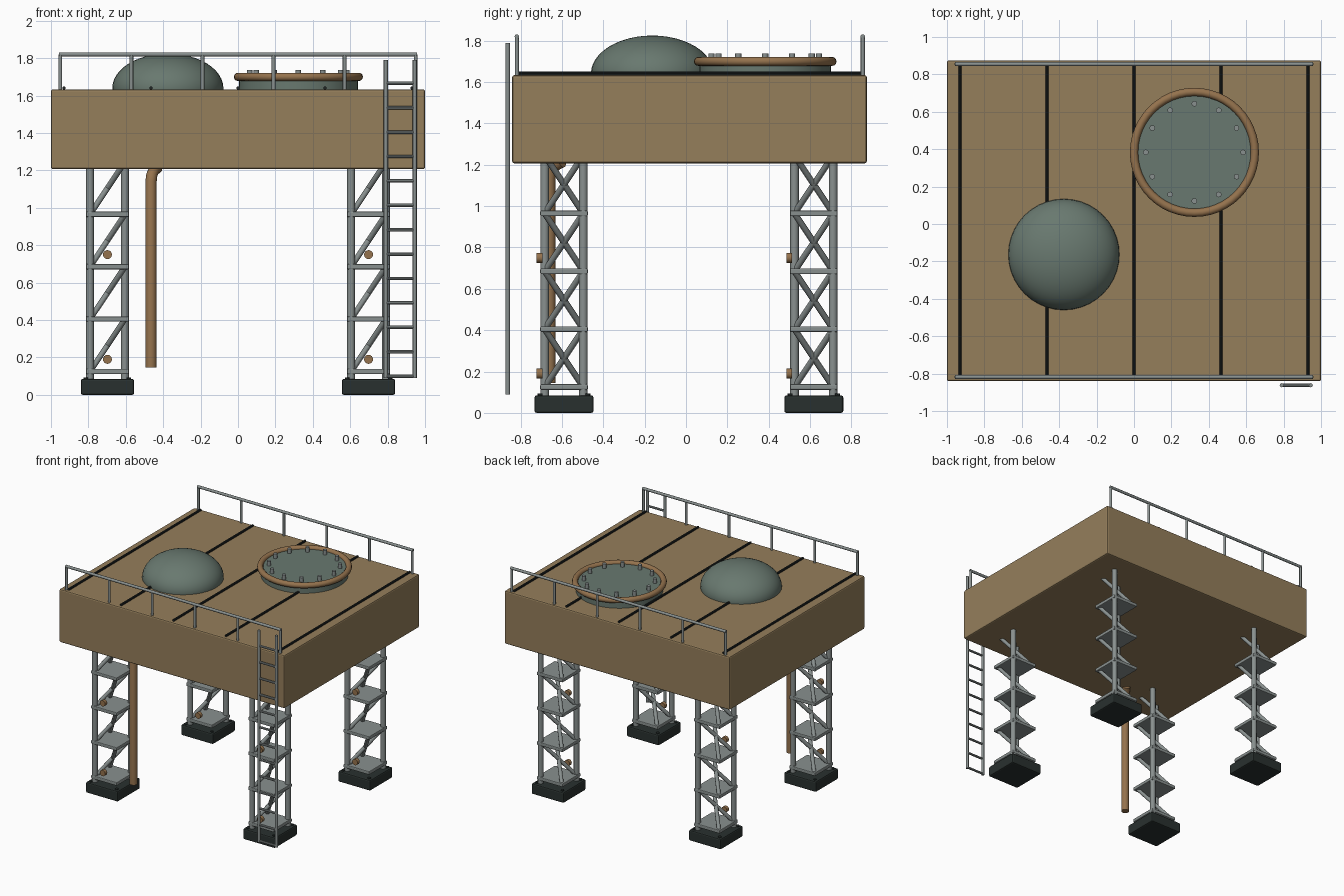
import bpy, math
from mathutils import Vector

if "Cube" in bpy.data.objects:
    bpy.data.objects.remove(bpy.data.objects["Cube"])


def material(name, rgb):
    m = bpy.data.materials.new(name)
    m.diffuse_color = (*rgb, 1)
    m.use_nodes = True
    m.node_tree.nodes["Principled BSDF"].inputs["Base Color"].default_value = m.diffuse_color
    return m


TAN = material("tan_paint", (0.30, 0.21, 0.105))
BROWN = material("copper_brown", (0.30, 0.17, 0.075))
SAGE = material("sage_green", (0.14, 0.19, 0.16))
STEEL = material("steel_grey", (0.25, 0.28, 0.275))
DARK = material("dark_footing", (0.022, 0.03, 0.028))
SEAM = material("black_seam", (0.014, 0.018, 0.018))


def finish(name, mat, smooth=True):
    ob = bpy.context.object
    ob.name = name
    ob.data.materials.append(mat)
    if smooth:
        bpy.ops.object.shade_smooth_by_angle(angle=math.radians(40))
    return ob


def box(name, center, size, mat, bevel=0.0):
    bpy.ops.mesh.primitive_cube_add(size=1, location=center)
    ob = bpy.context.object
    ob.scale = size
    bpy.ops.object.transform_apply(location=False, rotation=False, scale=True)
    finish(name, mat, False)
    if bevel:
        mod = ob.modifiers.new("edge_bevel", "BEVEL")
        mod.width, mod.segments = bevel, 2
    return ob


def rod(name, start, end, radius, mat, sides=12):
    a, b = Vector(start), Vector(end)
    bpy.ops.mesh.primitive_cylinder_add(vertices=sides, radius=radius,
                                        depth=(b - a).length, location=(a + b) / 2)
    bpy.context.object.rotation_euler = (b - a).to_track_quat("Z", "Y").to_euler()
    return finish(name, mat)


def tube(name, points, radius, mat):
    curve = bpy.data.curves.new(name, "CURVE")
    curve.dimensions = "3D"
    curve.bevel_depth, curve.bevel_resolution = radius, 4
    curve.use_fill_caps = True
    line = curve.splines.new("POLY")
    line.points.add(len(points) - 1)
    for p, co in zip(line.points, points):
        p.co = (*co, 1)
    curve.materials.append(mat)
    ob = bpy.data.objects.new(name, curve)
    bpy.context.collection.objects.link(ob)
    return ob


# Main deck block
box("deck_block", (0, 0.017, 1.42), (2.0, 1.715, 0.426), TAN, 0.01)

# Seams across the deck
for x in (-0.93, -0.465, 0, 0.465, 0.93):
    rod("deck_seam", (x, -0.82, 1.641), (x, 0.853, 1.641), 0.009, SEAM, 8)

# Lattice legs on footings
A = 0.0935
for cx in (-0.698, 0.698):
    for cy in (-0.59, 0.618):
        box("footing", (cx, cy, 0.0425), (0.285, 0.285, 0.085), DARK, 0.01)
        for sx in (-1, 1):
            for sy in (-1, 1):
                fx, fy = cx + sx * 0.115, cy + sy * 0.115
                rod("footing_bolt", (fx, fy, 0.07), (fx, fy, 0.093), 0.012, DARK, 8)
        for s in (-1, 1):
            px, py = cx + s * A, cy + s * A
            rod("leg_post", (px, py, 0.08), (px, py, 1.22), 0.021, STEEL)
        for i in range(4):
            z = 0.125 + 0.28 * i
            box("leg_plate", (cx, cy, z), (0.23, 0.23, 0.028), STEEL, 0.006)
            for s in (-1, 1):
                rod("leg_brace", (cx - A, cy - s * A, z),
                    (cx + A, cy + s * A, z + 0.28), 0.015, STEEL, 10)
        # Round fittings on the front of each leg
        for z in (0.19, 0.75):
            rod("leg_fitting", (cx, cy - 0.132, z), (cx, cy - 0.105, z), 0.024, BROWN, 16)

# Drain pipe with a bent top
tube("drain_pipe", [(-0.465, -0.66, 0.145), (-0.465, -0.66, 1.14),
                    (-0.461, -0.652, 1.175), (-0.45, -0.63, 1.20),
                    (-0.43, -0.60, 1.215)], 0.03, BROWN)

# Ladder
for x in (0.79, 0.945):
    rod("ladder_rail", (x, -0.862, 0.09), (x, -0.862, 1.79), 0.011, STEEL)
for i in range(13):
    z = 0.10 + 0.1305 * i
    rod("ladder_rung", (0.79, -0.862, z), (0.945, -0.862, z), 0.009, STEEL, 8)

# Guard rails along front and back
for y in (-0.818, 0.855):
    rod("guard_rail", (-0.957, y, 1.82), (0.957, y, 1.82), 0.011, STEEL)
    for i in range(6):
        x = -0.95 + 0.38 * i
        rod("guard_post", (x, y, 1.63), (x, y, 1.82), 0.010, STEEL)

# Flattened dome: half ellipse spun around its axis
bpy.ops.mesh.primitive_uv_sphere_add(segments=40, ring_count=24, radius=1,
                                     location=(-0.375, -0.163, 1.64))
dome = finish("dome", SAGE)
dome.scale = (0.297, 0.297, 0.185)

# Round hatch with rim and bolts
HX, HY = 0.323, 0.383
rod("hatch_disc", (HX, HY, 1.62), (HX, HY, 1.70), 0.318, SAGE, 48)
bpy.ops.mesh.primitive_torus_add(location=(HX, HY, 1.70), major_radius=0.323,
                                 minor_radius=0.022, major_segments=48, minor_segments=12)
finish("hatch_rim", BROWN)
for i in range(12):
    t = math.tau * i / 12
    bx, by = HX + 0.26 * math.cos(t), HY + 0.26 * math.sin(t)
    rod("hatch_bolt", (bx, by, 1.69), (bx, by, 1.737), 0.015, STEEL, 10)
